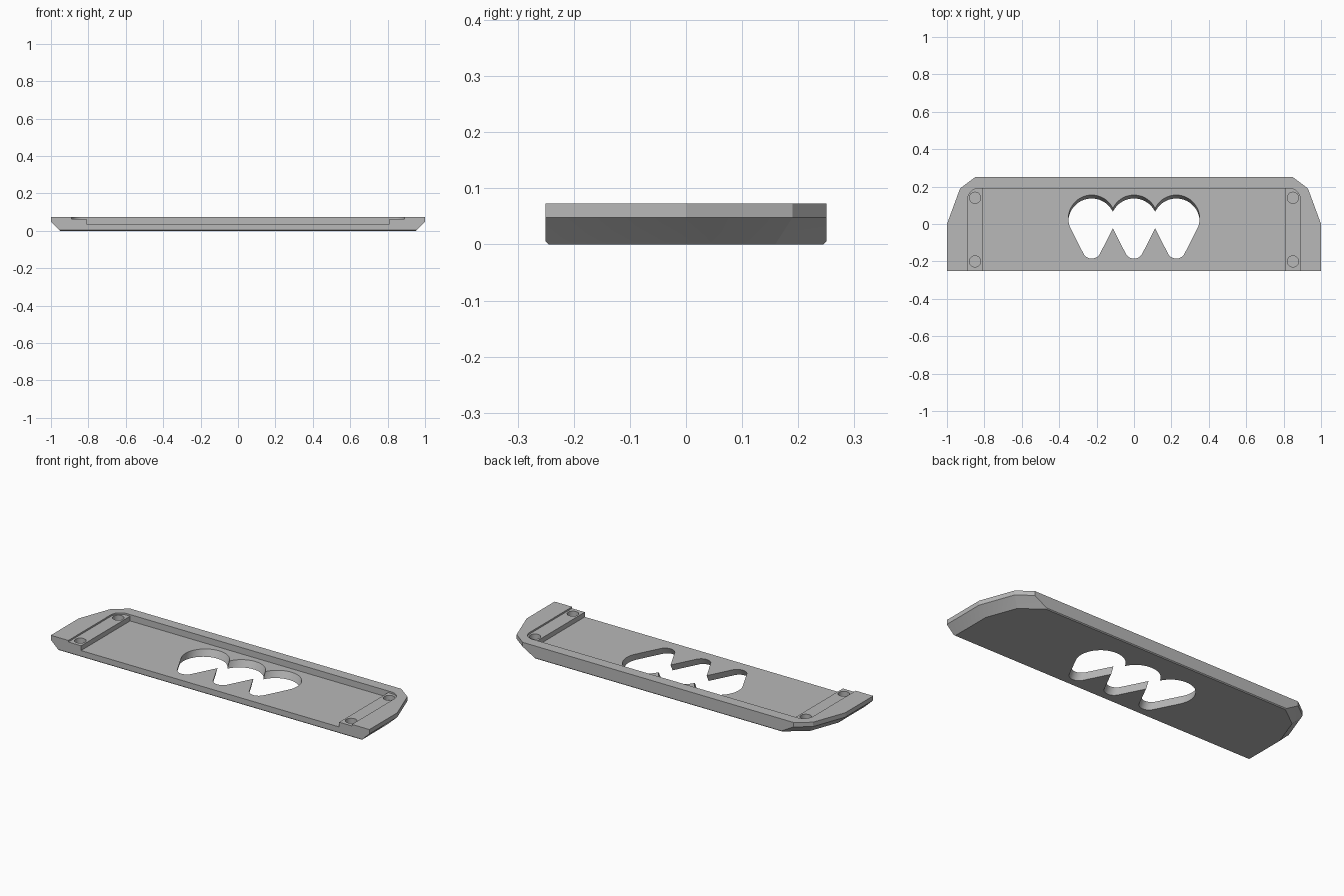
import bpy, bmesh
from math import sin, cos, pi, asin

cube = bpy.data.objects.get("Cube")
if cube:
    bpy.data.objects.remove(cube, do_unlink=True)

grey = bpy.data.materials.new("plain_grey")
grey.use_nodes = True
colour = (0.48, 0.48, 0.48, 1)
grey.diffuse_color = colour
bsdf = next(n for n in grey.node_tree.nodes if n.type == 'BSDF_PRINCIPLED')
bsdf.inputs["Base Color"].default_value = colour


def loft(name, rings):
    """Closed solid through rings of (z, points), all with equal point counts."""
    bm = bmesh.new()
    loops = [[bm.verts.new((x, y, z)) for x, y in pts] for z, pts in rings]
    bm.faces.new(loops[0][::-1])
    bm.faces.new(loops[-1])
    for low, high in zip(loops, loops[1:]):
        for i in range(len(low)):
            j = (i + 1) % len(low)
            bm.faces.new((low[i], low[j], high[j], high[i]))
    bmesh.ops.recalc_face_normals(bm, faces=bm.faces)
    mesh = bpy.data.meshes.new(name)
    bm.to_mesh(mesh)
    bm.free()
    mesh.materials.append(grey)
    obj = bpy.data.objects.new(name, mesh)
    bpy.context.collection.objects.link(obj)
    return obj


def mirrored(half):
    """Right-hand outline from front to back, completed on the other side."""
    return half + [(-x, y) for x, y in reversed(half)]


def arc(cx, cy, r, start, end, steps):
    return [(cx + r * cos(start + (end - start) * i / steps),
             cy + r * sin(start + (end - start) * i / steps)) for i in range(steps + 1)]


def cut(target, cutter):
    mod = target.modifiers.new("cut", 'BOOLEAN')
    mod.operation = 'DIFFERENCE'
    mod.solver = 'EXACT'
    mod.object = cutter
    bpy.context.view_layer.objects.active = target
    bpy.ops.object.modifier_apply(modifier=mod.name)
    bpy.data.objects.remove(cutter, do_unlink=True)


# Plate with bevelled ends and underside
rim = mirrored([(1, -.25), (1, 0), (.93, .19), (.85, .25)])
plate = loft("base_plate", [
    (0, mirrored([(.95, -.245), (.95, -.01), (.888, .159), (.773, .245)])),
    (.005, mirrored([(.955, -.25), (.955, -.009), (.892, .162), (.775, .25)])),
    (.048, rim),
    (.073, rim)])

# Shallow ledge with rounded back corners, open at the front
ledge = mirrored([(.89, -.3)] + arc(.83, .13, .06, 0, pi / 2, 12))
cut(plate, loft("ledge_cutter", [(.064, ledge), (.1, ledge)]))

# Deep tray between the end ledges
FLOOR = .037
tray = mirrored([(.81, -.3), (.81, .19)])
cut(plate, loft("tray_cutter", [(FLOOR, tray), (.1, tray)]))

# Four round sockets in the ledges
for x in (-.85, .85):
    for y in (-.2, .14):
        ring = arc(x, y, .03, 0, 2 * pi, 32)[:-1]
        cut(plate, loft("socket_cutter", [(FLOOR, ring), (.1, ring)]))

# Three joined teardrop openings, slanting forward towards the underside
TOP_R, TIP_R, TOP_Y, TIP_Y = .125, .05, .03, -.135
tilt = asin((TOP_R - TIP_R) / (TOP_Y - TIP_Y))
for x in (-.226, 0, .226):
    drop = (arc(x, TOP_Y, TOP_R, -tilt, pi + tilt, 40)
            + arc(x, TIP_Y, TIP_R, pi + tilt, 2 * pi - tilt, 20))
    rings = [(z, [(px, py + (z - FLOOR) * .5) for px, py in drop]) for z in (-.02, .06)]
    cut(plate, loft("opening_cutter", rings))

# Smooth curved walls, keep the other edges crisp
bpy.ops.object.select_all(action='DESELECT')
plate.select_set(True)
bpy.context.view_layer.objects.active = plate
bpy.ops.object.shade_smooth_by_angle(angle=.26)
